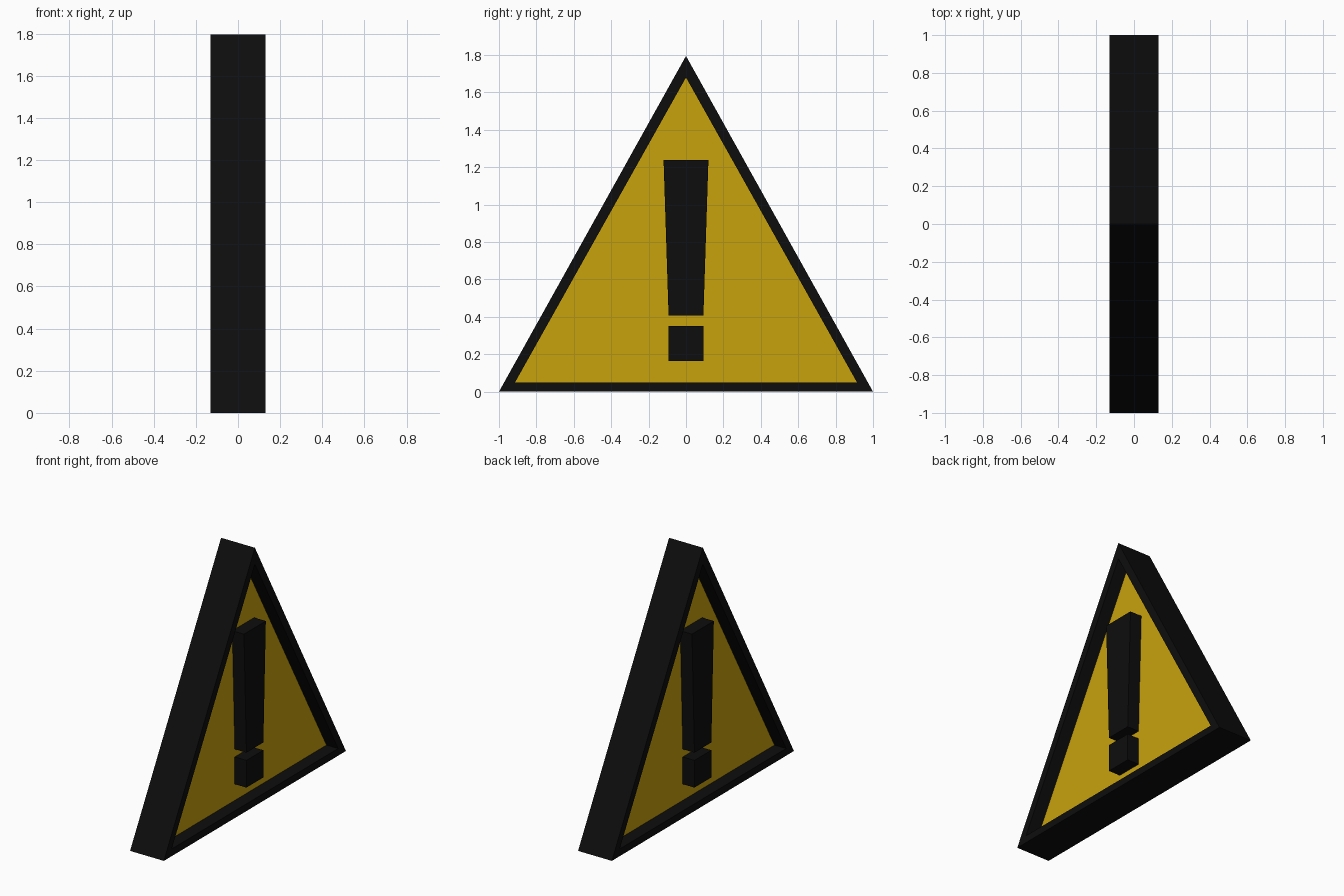
import bpy, bmesh

if "Cube" in bpy.data.objects:
    bpy.data.objects.remove(bpy.data.objects["Cube"])


def material(name, color):
    m = bpy.data.materials.new(name)
    m.diffuse_color = color
    m.use_nodes = True
    m.node_tree.nodes["Principled BSDF"].inputs["Base Color"].default_value = m.diffuse_color
    return m


black = material("black", (0.004, 0.004, 0.004, 1))
yellow = material("yellow", (0.58, 0.36, 0.004, 1))


def finish(name, bm, mat):
    bmesh.ops.recalc_face_normals(bm, faces=bm.faces)
    mesh = bpy.data.meshes.new(name)
    bm.to_mesh(mesh)
    bm.free()
    mesh.materials.append(mat)
    obj = bpy.data.objects.new(name, mesh)
    bpy.context.collection.objects.link(obj)
    return obj


def prism(name, profile, half, mat):
    """Extrude a (y, z) profile along x from -half to half."""
    bm = bmesh.new()
    face = bm.faces.new([bm.verts.new((-half, y, z)) for y, z in profile])
    ext = bmesh.ops.extrude_face_region(bm, geom=[face])
    moved = [v for v in ext["geom"] if isinstance(v, bmesh.types.BMVert)]
    bmesh.ops.translate(bm, verts=moved, vec=(2 * half, 0, 0))
    return finish(name, bm, mat)


def ring(name, outer, inner, half, mat):
    """Closed frame between two matching (y, z) outlines."""
    bm = bmesh.new()
    loops = [[bm.verts.new((x, y, z)) for y, z in outline]
             for outline, x in ((outer, -half), (outer, half), (inner, half), (inner, -half))]
    n = len(outer)
    for k in range(4):
        a, b = loops[k], loops[(k + 1) % 4]
        for i in range(n):
            j = (i + 1) % n
            bm.faces.new((a[i], a[j], b[j], b[i]))
    return finish(name, bm, mat)


outer = [(-1, 0), (1, 0), (0, 1.795)]
inner = [(-0.914, 0.05), (0.914, 0.05), (0, 1.68)]

# Black border and the recessed yellow panel inside it
ring("frame", outer, inner, 0.13, black)
prism("panel", inner, 0.04, yellow)

# Warning mark, raised on both sides of the panel
prism("mark_bar", [(-0.093, 0.406), (0.093, 0.406), (0.12, 1.24), (-0.12, 1.24)], 0.13, black)
prism("mark_dot", [(-0.093, 0.163), (0.093, 0.163), (0.093, 0.352), (-0.093, 0.352)], 0.13, black)
